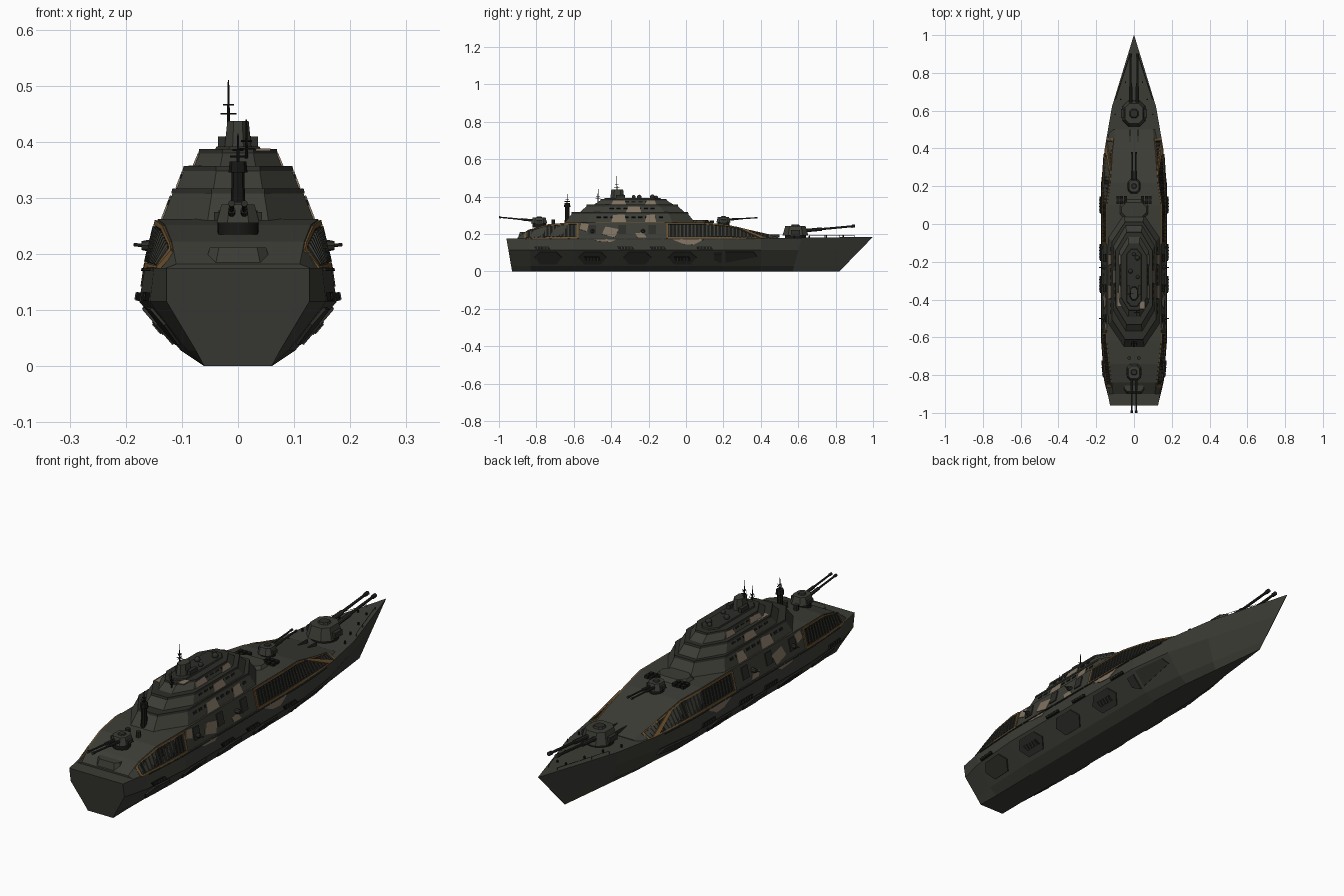
import bpy, bmesh, math
from mathutils import Vector

cube = bpy.data.objects.get("Cube")
if cube:
    bpy.data.objects.remove(cube)


def material(name, rgb):
    m = bpy.data.materials.new(name)
    m.use_nodes = True
    m.diffuse_color = (*rgb, 1)
    m.node_tree.nodes["Principled BSDF"].inputs["Base Color"].default_value = (*rgb, 1)
    return m


OLIVE = material("olive grey", (.045, .046, .037))
DARK = material("dark olive", (.026, .027, .022))
BLACK = material("soot black", (.009, .009, .008))
TAN = material("camouflage tan", (.21, .165, .115))
BRONZE = material("bronze trim", (.15, .085, .03))


def make(name, bm, mat, smooth=False):
    bmesh.ops.recalc_face_normals(bm, faces=bm.faces)
    mesh = bpy.data.meshes.new(name)
    bm.to_mesh(mesh)
    bm.free()
    mesh.materials.append(mat)
    ob = bpy.data.objects.new(name, mesh)
    bpy.context.collection.objects.link(ob)
    if smooth:
        bpy.context.view_layer.objects.active = ob
        bpy.ops.object.select_all(action='DESELECT')
        ob.select_set(True)
        bpy.ops.object.shade_smooth_by_angle()
    return ob


def skin(bm, rings):
    """Join closed rings of points and cap both ends."""
    rows = [[bm.verts.new(p) for p in r] for r in rings]
    for a, b in zip(rows, rows[1:]):
        for i in range(len(a)):
            j = (i + 1) % len(a)
            bm.faces.new((a[i], a[j], b[j], b[i]))
    bm.faces.new(rows[0])
    bm.faces.new(rows[-1])


def mirrored(half):
    return half + [(-x, y, z) for x, y, z in reversed(half)]


def loft(name, sections, mat):
    bm = bmesh.new()
    skin(bm, [mirrored(s) for s in sections])
    return make(name, bm, mat)


def outline(y0, y1, half, z, cut):
    k = min(.6 * half, cut)
    return mirrored([(half - k, y0, z), (half, y0 + cut, z), (half, y1 - cut, z), (half - k, y1, z)])


def tier(name, y0, y1, half, z0, z1, dx, dy, cut, mat=OLIVE):
    bm = bmesh.new()
    skin(bm, [outline(y0, y1, half, z0, cut),
              outline(y0 + dy, y1 - dy, half - dx, z1, cut * (1 - dx / half))])
    return make(name, bm, mat)


def add_rod(bm, p, q, r, r2=None, sides=8):
    p, q = Vector(p), Vector(q)
    rot = (q - p).to_track_quat('Z', 'Y')
    ring = [Vector((math.cos(i * math.tau / sides), math.sin(i * math.tau / sides), 0)) for i in range(sides)]
    skin(bm, [[p + rot @ (v * r) for v in ring], [q + rot @ (v * (r2 or r)) for v in ring]])


def rods(name, items, mat, sides=8):
    bm = bmesh.new()
    for it in items:
        add_rod(bm, *it, sides=sides)
    return make(name, bm, mat, True)


def boxes(name, items, mat):
    bm = bmesh.new()
    for (x, y, z), (sx, sy, sz) in items:
        skin(bm, [[(x + a * sx / 2, y + b * sy / 2, z + c * sz / 2)
                   for a, b in ((-1, -1), (1, -1), (1, 1), (-1, 1))] for c in (-1, 1)])
    return make(name, bm, mat)


# Hull: y, half widths at deck, upper chine, lower chine, keel, deck height, rake
HULL = [(-.96, .127, .127, .075, .06, .175, .03), (-.84, .15, .157, .09, .058, .175, .01),
        (-.6, .166, .176, .102, .06, .175, 0), (.2, .167, .176, .102, .06, .175, 0),
        (.4, .155, .15, .085, .05, .177, 0), (.62, .117, .098, .052, .03, .18, -.05),
        (1, .001, .001, .001, .001, .185, -.18)]


def hull_section(s):
    y, *w, top, rake = s
    return [(x, y + rake * (1 - z / top), z) for x, z in zip(w, (top, .115, .028, 0))]


# Raised deckhouse with sloped walls: y, base half width, top half width, height
HOUSE = [(-.9, .137, .11, .182), (-.84, .148, .118, .222), (-.74, .158, .13, .252), (-.62, .164, .143, .262),
         (.1, .165, .143, .262), (.22, .162, .125, .25), (.36, .155, .115, .215), (.5, .135, .1, .181)]


def house_section(s):
    return [(s[1], s[0], .172), (s[2], s[0], s[3])]


loft("hull", [hull_section(s) for s in HULL], OLIVE)
loft("deckhouse", [house_section(s) for s in HOUSE], OLIVE)


def on_side(table, section, y, t):
    """Point on a lofted side: y along the ship, t down the section."""
    for a, b in zip(table, table[1:]):
        if a[0] <= y <= b[0]:
            f = (y - a[0]) / (b[0] - a[0])
            i = min(int(t), len(section(a)) - 2)
            pa, pb = [Vector(section(s)[i]).lerp(Vector(section(s)[i + 1]), t - i) for s in (a, b)]
            return pa.lerp(pb, f)


def house(y, t):
    return on_side(HOUSE, house_section, y, t)


def hull(y, t):
    return on_side(HULL, hull_section, y, t)


def plates(name, shapes, where, mat, thick=.004):
    """Thin plates laid on both sides of the ship."""
    bm = bmesh.new()
    for shape in shapes:
        pts = [where(*p) for p in shape]
        n = (pts[1] - pts[0]).cross(pts[2] - pts[0]).normalized()
        n = -n if n.x < 0 else n
        for side in (1, -1):
            skin(bm, [[(p.x * side, p.y, p.z) for p in (q + n * d for q in pts)] for d in (-.003, thick)])
    return make(name, bm, mat)


def strip(y0, t0, y1, t1, w=.008, wt=.09):
    if abs(y1 - y0) < .001:
        return [(y0 - w / 2, t0), (y0 + w / 2, t0), (y1 + w / 2, t1), (y1 - w / 2, t1)]
    return [(y0, t0 - wt / 2), (y1, t1 - wt / 2), (y1, t1 + wt / 2), (y0, t0 + wt / 2)]


# Ribbed wall galleries with bronze frames
GALLERIES = [(-.86, -.58), (-.1, .1), (.1, .22), (.22, .36), (.36, .45)]
backs, ribs, frames = [], [], []
for y0, y1 in GALLERIES:
    n = max(3, round((y1 - y0) / .02))
    step = (y1 - y0) / n
    for i in range(n):
        a = y0 + i * step
        backs.append([(a, .14), (a + step, .14), (a + step, .86), (a, .86)])
        ribs.append(strip(a + step / 2, .15, a + step / 2, .85, .007))
        frames += [strip(a, t, a + step, t) for t in (.07, .93)]
for y in (-.86, -.58, -.1, .45):
    frames.append(strip(y, .05, y, .95, .01))
plates("gallery_back", backs, house, BLACK, .001)
plates("gallery_ribs", ribs, house, OLIVE, .006)
plates("gallery_frames", frames, house, BRONZE, .005)
plates("bow_gallery_corner", [[(.4, .04), (.44, .04), (.3, .95), (.26, .95)]], house, BRONZE, .008)
plates("wall_doors", [[(y, .3), (y + .04, .3), (y + .04, .85), (y, .85)] for y in (-.52, -.36, -.2)], house, DARK)
plates("wall_camouflage", [[(-.45, .3), (-.38, .1), (-.36, .6), (-.43, .75)],
                           [(-.57, .6), (-.53, .45), (-.52, .9), (-.56, .95)],
                           [(-.26, .1), (-.21, .1), (-.23, .4), (-.27, .35)]], house, TAN, .002)

# Hull camouflage, armour hexes, vents and rub rail
plates("hull_camouflage", [[(-.08, .03), (.1, .03), (.04, .55), (-.01, .5)],
                           [(-.5, .03), (-.37, .03), (-.4, .3), (-.47, .22)]], hull, TAN, .002)
plates("armour_hexes", [[(y - .075, 1.45), (y - .045, 1.12), (y + .045, 1.12), (y + .075, 1.45), (y + .045, 1.85),
                         (y - .045, 1.85)] for y in (-.74, -.5, -.26, -.02)], hull, DARK, .005)
plates("bow_armour", [[(.15, 1.2), (.19, 1.2), (.19, 1.8), (.15, 1.6)], [(.21, 1.1), (.36, 1.1), (.38, 1.4), (.21, 1.75)]],
       hull, DARK, .005)
vents = [(y, t) for y, t in ((-.77, .85), (-.5, 1.5), (-.32, .85), (-.15, .85), (.1, .85), (-.02, 1.5))]
plates("hull_vents", [[(y - .045, t - .12), (y + .035, t - .12), (y + .045, t + .13), (y - .035, t + .13)]
                      for y, t in vents], hull, BLACK, .007)
plates("vent_slats", [strip(y + d, t - .1, y + d, t + .1, .005) for y, t in vents for d in (-.025, -.008, .009, .026)],
       hull, OLIVE, .009)
plates("rub_rail", [strip(-.82 + i * .1, .05, -.73 + i * .1, .05, wt=.08) for i in range(12)], hull, DARK, .005)

# Stepped superstructure with overhanging eaves
TIERS = [(-.65, .05, .136, .258, .315, .022, .045, .12), (-.57, -.005, .11, .314, .355, .016, .045, .11),
         (-.5, -.06, .08, .352, .385, .014, .05, .08)]
for i, (y0, y1, w, z0, z1, dx, dy, cut) in enumerate(TIERS, 1):
    tier(f"tier_{i}", y0, y1, w, z0, z1, dx, dy, cut)
    tier(f"tier_{i}_eave", y0 + dy - .008, y1 - dy + .008, w - dx + .005, z1 - .007, z1 + .002, .002, .002, cut * .9, DARK)

    def wall(y, t, w=w, z0=z0, z1=z1, dx=dx):
        return Vector((w - dx * t, y, z0 + (z1 - z0) * t))
    a, b = y0 + dy + cut, y1 - dy - cut
    n = max(3, int((b - a) / .035))
    plates(f"tier_{i}_windows", [[(a + (b - a) * (k + u) / n, t) for u, t in ((.2, .5), (.8, .5), (.8, .68), (.2, .68))]
                                 for k in range(n)], wall, BLACK, .002)
    patches = [(-.4, .08), (-.22, .06)] if i != 2 else [(-.32, .08)]
    plates(f"tier_{i}_camouflage", [[(y, .08), (y + d, .08), (y + d * .9, .8), (y + .01, .75)]
                                    for y, d in patches], wall, TAN, .003)
    plates(f"tier_{i}_trim", [strip(a, .04, b, .04, wt=.07)], wall, BRONZE, .002)
boxes("roof_camouflage", [((-.073, -.4, .356), (.03, .07, .004)), ((.045, -.43, .386), (.025, .04, .004)),
                          ((-.1, -.26, .317), (.02, .06, .004))], TAN)

# Command tower, domes and roof fittings
tier("bridge_roof", -.44, -.13, .042, .384, .392, .004, .006, .03, DARK)
tier("command_tower", -.405, -.33, .024, .39, .437, .005, .006, .02)
boxes("tower_cheeks", [((s * .028, -.35, .398), (.016, .05, .022)) for s in (1, -1)], DARK)
bm = bmesh.new()
for x, y, z, r in ((.018, -.18, .398, .013), (-.018, -.25, .398, .012), (.02, -.28, .398, .01), (0, -.16, .395, .01)):
    geom = bmesh.ops.create_uvsphere(bm, u_segments=12, v_segments=8, radius=r)
    bmesh.ops.translate(bm, verts=geom["verts"], vec=(x, y, z))
make("radar_domes", bm, DARK, True)
tier("foredeck_step", .02, .13, .075, .26, .275, .01, .015, .03)

# Masts and antennas
masts = [((0, -.635, .25), (0, -.635, .35), .014, .011), ((0, -.635, .345), (0, -.635, .365), .017, .015)]
for x, y, z0, z1 in ((-.017, -.37, .43, .51), (.015, -.47, .37, .44), (0, -.635, .36, .415)):
    masts.append(((x, y, z0), (x, y, z1), .003, .0012))
    for f, w in ((.25, .014), (.45, .01)):
        z = z0 + (z1 - z0) * f
        masts += [((x - w, y, z), (x + w, y, z), .0015), ((x, y - w, z), (x, y + w, z), .0015)]
rods("masts", masts, BLACK)


# Gun turrets: seat height, size, facing, barrel length and rise
def turret(name, y, z, w, h, face, length, rise, r):
    rods(name + "_ring", [((0, y, z - .015), (0, y, z + h * .2), w * .95)], BLACK, 20)
    tier(name + "_body", y - w * 1.15, y + w * 1.15, w, z + h * .15, z + h, w * .22, w * .25, w * .5)
    tier(name + "_hatch", y - w * .4, y + w * .4, w * .4, z + h, z + h * 1.12, w * .08, w * .08, w * .2, DARK)
    guns = []
    for s in (1, -1):
        p = Vector((s * w * .3, y + face * w * .8, z + h * .58))
        q = p + Vector((0, face * length, rise))
        guns += [(p, p.lerp(q, .35), r * 1.5), (p, q, r, r * .85), (p.lerp(q, .93), q, r * 1.3)]
    rods(name + "_barrels", guns, DARK, 10)
    boxes(name + "_sides", [((s * w, y, z + h * .45), (w * .25, w * .8, h * .4)) for s in (1, -1)], DARK)


turret("main_turret", .585, .183, .06, .06, 1, .27, .025, .0065)
turret("upper_turret", .2, .257, .033, .035, 1, .155, .01, .004)
turret("aft_turret", -.785, .25, .038, .038, -1, .185, .018, .0045)

# Side guns on both walls
rods("side_guns", [((s * .15, y, .215), (s * .172, y, .215), .012, .008) for s in (1, -1) for y in (-.23, -.5)]
     + [((s * .17, y, .215), (s * .186, y, .217), .003) for s in (1, -1) for y in (-.23, -.5)], DARK)

# Deck fittings: hatch grids, stern locker, vents, bollards and bow rail
boxes("hatch_grids", [((s * (.045 + .02 * i), .115 + .024 * j, .266), (.016, .019, .012))
                      for s in (1, -1) for i in range(3) for j in range(2)], BLACK)
tier("stern_locker", -.9, -.83, .062, .172, .212, .012, .012, .02)
rods("aft_vents", [((s * .025, -.71, .25), (s * .025, -.71, .278), .01) for s in (1, -1)], DARK)
boxes("deck_spine", [((s * .022, .43, .19), (.006, .14, .014)) for s in (1, -1)], DARK)
rods("bollards", [((s * x, y, .178), (s * x, y, .192), .004) for s in (1, -1)
                  for x, y in ((.07, .66), (.045, .75), (.02, .84), (.1, .58))], BLACK)
rail = [(.098 - .026 * i, .66 + .08 * i) for i in range(4)]
rods("bow_rail", [((s * a[0], a[1], .193), (s * b[0], b[1], .193), .001) for s in (1, -1) for a, b in zip(rail, rail[1:])]
     + [((s * x, y, .18), (s * x, y, .194), .001) for s in (1, -1) for x, y in rail], BLACK, 4)
